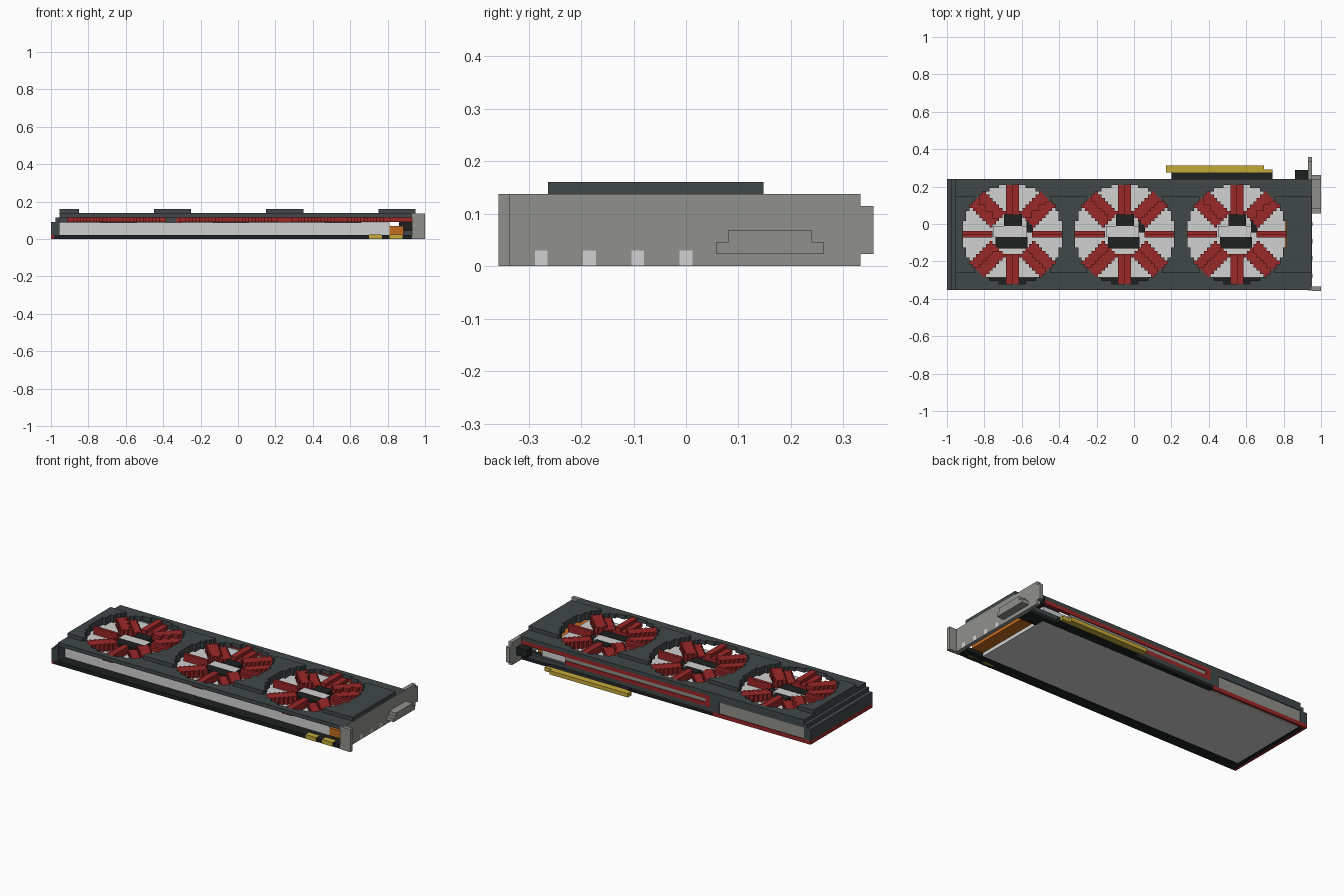
import bpy, bmesh, math

cube = bpy.data.objects.get("Cube")
if cube:
    bpy.data.objects.remove(cube, do_unlink=True)


def material(name, r, g, b):
    m = bpy.data.materials.new(name)
    m.use_nodes = True
    m.diffuse_color = (r, g, b, 1)
    m.node_tree.nodes["Principled BSDF"].inputs["Base Color"].default_value = (r, g, b, 1)
    return m


SLATE = material("slate grey", .052, .064, .064)
BLACK = material("black", .013, .014, .014)
RED = material("dark red", .33, .021, .021)
SILVER = material("light grey", .64, .64, .64)
STEEL = material("bracket grey", .28, .28, .26)
GOLD = material("gold", .56, .4, .04)
COPPER = material("copper orange", .55, .15, .014)

STEP = .023                       # height of one layer
CELL = .6 / 34                    # plan size of one block
FAN_Y = -.055
FAN_X = (-.65, -.05, .55)
RADIUS = .267
FRONT, BACK = -.352, .24


def finish(name, bm, mat):
    bmesh.ops.recalc_face_normals(bm, faces=bm.faces)
    mesh = bpy.data.meshes.new(name)
    bm.to_mesh(mesh)
    bm.free()
    mesh.materials.append(mat)
    ob = bpy.data.objects.new(name, mesh)
    bpy.context.collection.objects.link(ob)
    return ob


def box(name, mat, x, y, z):
    bm = bmesh.new()
    bmesh.ops.create_cube(bm, size=1)
    for v in bm.verts:
        v.co = [(a + b) / 2 + c * (b - a) for c, (a, b) in zip(v.co, (x, y, z))]
    return finish(name, bm, mat)


def blocks(name, mat, rule, x, y, z, origin):
    """Stepped plate: keeps the grid cells whose centre meets the rule."""
    bm = bmesh.new()
    verts = {}
    ox, oy = origin

    def corner(i, j):
        if (i, j) not in verts:
            verts[i, j] = bm.verts.new((min(max(ox + i * CELL, x[0]), x[1]),
                                        min(max(oy + j * CELL, y[0]), y[1]), z[0]))
        return verts[i, j]

    for i in range(math.floor((x[0] - ox) / CELL + .01), math.ceil((x[1] - ox) / CELL - .01)):
        for j in range(math.floor((y[0] - oy) / CELL + .01), math.ceil((y[1] - oy) / CELL - .01)):
            if rule(ox + (i + .5) * CELL, oy + (j + .5) * CELL):
                bm.faces.new((corner(i, j), corner(i + 1, j),
                              corner(i + 1, j + 1), corner(i, j + 1)))
    new = bmesh.ops.extrude_face_region(bm, geom=bm.faces[:])["geom"]
    for v in new:
        if isinstance(v, bmesh.types.BMVert):
            v.co.z = z[1]
    return finish(name, bm, mat)


def layer(a, b):
    return (a * STEP, b * STEP)


# Top shroud with three stepped fan openings
def outside_fans(px, py):
    return all(math.hypot(px - fx, py - FAN_Y) > RADIUS for fx in FAN_X)


grid = (FAN_X[0], FAN_Y)
blocks("shroud_top", SLATE, outside_fans, (-.955, .95), (FRONT, BACK), layer(5, 6), grid)

# Raised saddles between the fans
for n, span in enumerate(((-.955, -.85), (-.45, -.25), (.15, .35), (.75, .95))):
    blocks(f"shroud_saddle_{n + 1}", SLATE, outside_fans, span, (-.263, .148), layer(6, 7), grid)

# Stepped far end of the shroud
box("end_wall_outer", SLATE, (-1, -.975), (FRONT, BACK), layer(1, 4))
box("end_wall_inner", SLATE, (-.975, -.955), (FRONT, BACK), layer(1, 5))
box("end_trim", RED, (-1, -.985), (FRONT, BACK), layer(0, 1))

# Back wall with grey panels and red trim
WALL = (.22, BACK)
PANEL = (.215, .235)
box("back_wall_upper", SLATE, (-.955, -.33), WALL, layer(4, 5))
box("back_wall_post", SLATE, (-.39, -.33), WALL, layer(1, 4))
box("back_wall_lower", SLATE, (-.33, .93), WALL, layer(1, 2))
box("back_panel_end", STEEL, (-.955, -.39), PANEL, layer(1, 4))
box("back_panel_middle", STEEL, (-.3, .64), PANEL, layer(3, 4))
box("back_trim_low", RED, (-.985, -.35), (.225, BACK), layer(0, 1))
box("back_rail_upper", RED, (-.33, .93), WALL, layer(4, 5))
box("back_rail_lower", RED, (-.33, .64), WALL, layer(2, 3))
box("back_rail_end", RED, (-.33, -.3), WALL, layer(3, 4))

# Circuit board edges around the cooler block
box("board_front", BLACK, (-.985, .93), (FRONT, -.285), layer(0, 1))
box("board_back", BLACK, (-.35, .93), (.21, BACK), layer(0, 1))
box("board_corner", BLACK, (.81, .93), (.15, .21), layer(0, 1))
box("board_end", BLACK, (-.985, -.96), (-.285, .225), layer(0, 1))

# Cooler block and heat pipes
box("heatsink", SILVER, (-.96, .81), (-.285, .215), (.002, .089))
box("heat_pipes", COPPER, (.81, .885), (-.285, .15), layer(1, 3))


# Fans: eight blades made of two steps, with a small hub
def blade_rule(fx, low):
    def rule(px, py):
        dx, dy = px - fx, py - FAN_Y
        if not .11 < math.hypot(dx, dy) < RADIUS:
            return False
        for k in range(8):
            a = k * math.pi / 4
            along = dx * math.cos(a) + dy * math.sin(a)
            across = dy * math.cos(a) - dx * math.sin(a)
            half = (.018, .05, .035, .05)[k % 4]
            if along > 0 and low * half < across < half:
                return True
        return False
    return rule


for n, fx in enumerate(FAN_X):
    bounds = (fx - .28, fx + .28), (FAN_Y - .28, FAN_Y + .28)
    centre = (fx, FAN_Y)
    fan = f"fan_{n + 1}"
    blocks(fan + "_blades_low", RED, blade_rule(fx, -1), *bounds, layer(4, 5), centre)
    blocks(fan + "_blades_high", RED, blade_rule(fx, 0), *bounds, (5 * STEP, .136), centre)
    box(fan + "_hub_back", BLACK, (fx - .045, fx + .05), (FAN_Y + .045, FAN_Y + .11), (.088, .114))
    box(fan + "_hub_front", BLACK, (fx - .09, fx + .08), (FAN_Y - .075, FAN_Y - .015), (.088, .114))
    box(fan + "_hub_side", BLACK, (fx + .075, fx + .11), (FAN_Y + .01, FAN_Y + .075), (.088, .114))
    box(fan + "_hub_cap", SILVER, (fx - .1, fx + .075), (FAN_Y - .015, FAN_Y + .045), (.088, .112))

# Mounting bracket with tongue, foot and display port
box("bracket_plate", STEEL, (.93, .953), (-.355, .333), (0, .1375))
box("bracket_tongue", STEEL, (.93, .953), (.333, .357), layer(1, 5))
box("bracket_foot", STEEL, (.953, 1), (-.357, -.335), (0, .1375))
box("port_base", STEEL, (.953, 1), (.057, .263), layer(1, 2))
box("port_top", STEEL, (.953, 1), (.08, .24), layer(2, 3))
box("bracket_tab", BLACK, (.86, .93), (BACK, .29), layer(2, 4))
for n in range(4):
    y = -.276 + n * .092
    box(f"bracket_slot_{n + 1}", SILVER, (.952, .9535), (y - .012, y + .012), (.001, .03))

# Edge connector and power contacts
box("connector_base", BLACK, (.2, .74), (BACK, .275), layer(0, 1))
box("connector_contacts", GOLD, (.17, .695), (.275, .312), layer(0, 1))
box("connector_key", GOLD, (.695, .74), (.275, .292), layer(0, 1))
for n, x in enumerate((.7, .81)):
    box(f"power_contact_{n + 1}", GOLD, (x, x + .07), (FRONT - .002, FRONT + .03), (0, STEP + .002))
